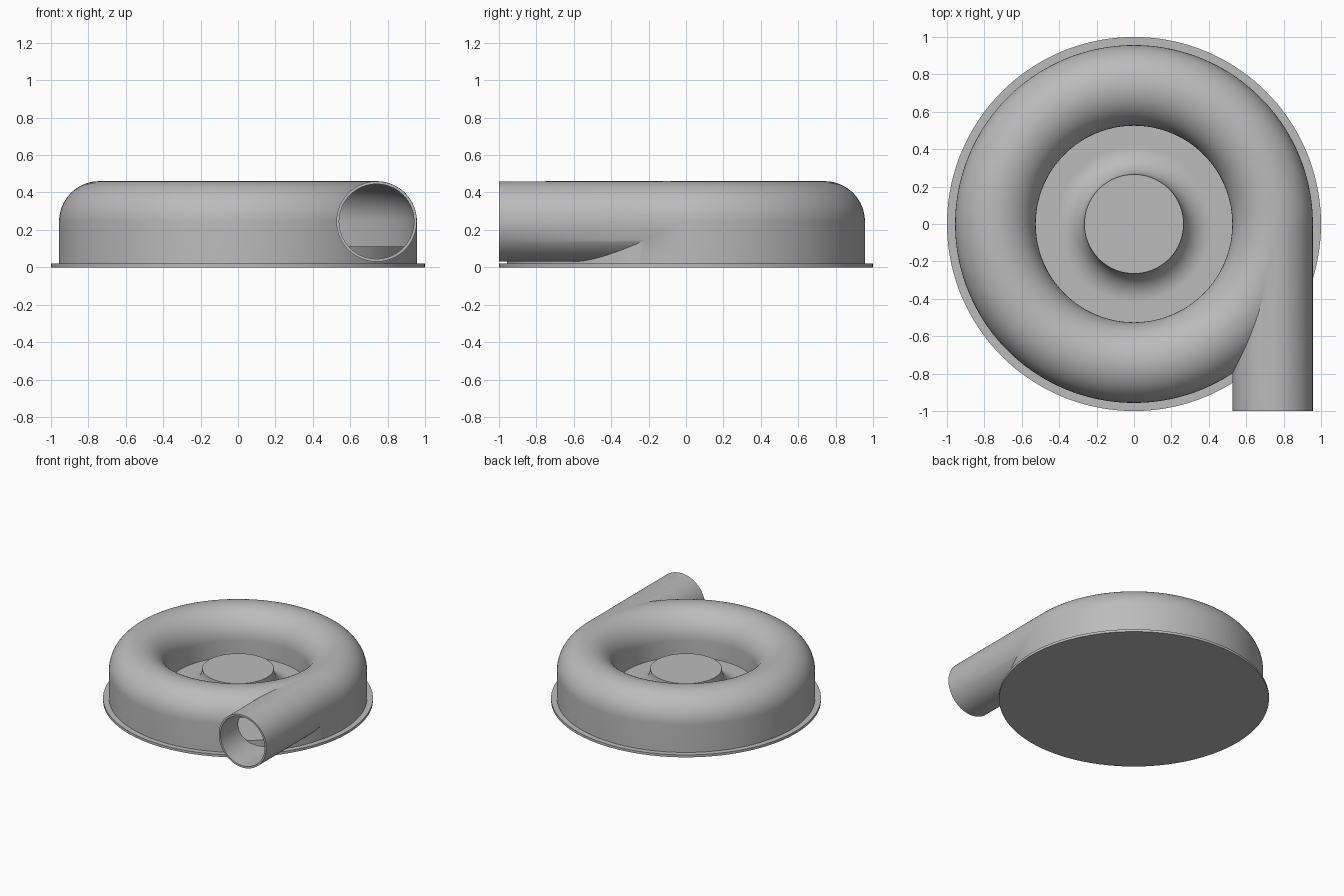
import bpy, bmesh, math
from mathutils import Matrix

cube = bpy.data.objects.get("Cube")
if cube:
    bpy.data.objects.remove(cube, do_unlink=True)

grey = bpy.data.materials.new("casing grey")
grey.use_nodes = True
GREY = (0.5, 0.5, 0.5, 1)
grey.diffuse_color = GREY
grey.node_tree.nodes["Principled BSDF"].inputs["Base Color"].default_value = GREY

RING, MID = 0.741, 0.245      # volute centreline radius and height
TUBE, BORE = 0.2155, 0.2      # outer and inner tube radius
FLOOR, HUB_R, HUB_TOP = 0.11, 0.265, 0.26


def finish(name, bm):
    bmesh.ops.recalc_face_normals(bm, faces=bm.faces)
    mesh = bpy.data.meshes.new(name)
    bm.to_mesh(mesh)
    bm.free()
    mesh.materials.append(grey)
    obj = bpy.data.objects.new(name, mesh)
    bpy.context.collection.objects.link(obj)
    return obj


def lathe(name, profile, steps=144):
    """Spin a closed (radius, height) outline around z."""
    bm = bmesh.new()
    verts = [bm.verts.new((r, 0, z)) for r, z in profile]
    edges = [bm.edges.new((a, b)) for a, b in zip(verts, verts[1:] + verts[:1])]
    bmesh.ops.spin(bm, geom=verts + edges, cent=(0, 0, 0), axis=(0, 0, 1),
                   angle=math.tau, steps=steps, use_merge=True)
    bmesh.ops.remove_doubles(bm, verts=bm.verts, dist=1e-5)
    return finish(name, bm)


def arc(cx, cz, radius, start, end, n=24):
    angles = [math.radians(start + (end - start) * i / n) for i in range(n + 1)]
    return [(cx + radius * math.cos(a), cz + radius * math.sin(a)) for a in angles]


def tube(name, radius, y0, y1):
    """Solid cylinder along y on the outlet axis."""
    bm = bmesh.new()
    place = Matrix.Translation((RING, (y0 + y1) / 2, MID)) @ Matrix.Rotation(math.pi / 2, 4, 'X')
    bmesh.ops.create_cone(bm, cap_ends=True, segments=80, radius1=radius,
                          radius2=radius, depth=y1 - y0, matrix=place)
    return finish(name, bm)


def boolean(target, cutter, operation):
    mod = target.modifiers.new(operation.title(), 'BOOLEAN')
    mod.operation, mod.solver, mod.object = operation, 'EXACT', cutter
    bpy.context.view_layer.objects.active = target
    bpy.ops.object.modifier_apply(modifier=mod.name)
    bpy.data.objects.remove(cutter, do_unlink=True)


# Volute casing: straight outer wall, domed ring, sunken floor and flared hub
fillet = HUB_TOP - FLOOR
casing = lathe("volute_casing", [(0, 0.015), (RING + TUBE, 0.015)]
               + arc(RING, MID, TUBE, 0, 180, 40)
               + [(RING - TUBE, FLOOR)]
               + arc(HUB_R + fillet, HUB_TOP, fillet, 270, 180)
               + [(0, HUB_TOP)])

# Tangential outlet pipe, then the hollow passage through pipe and ring
boolean(casing, tube("outlet_pipe", TUBE - 0.0007, -1, 0), 'UNION')
cavity = BORE + 0.001
boolean(casing, lathe("passage_cutter", [(RING - cavity, FLOOR - 0.005),
        (RING + cavity, FLOOR - 0.005)] + arc(RING, MID, cavity, 0, 180, 40)), 'DIFFERENCE')
boolean(casing, tube("bore_cutter", BORE, -1.1, 0.02), 'DIFFERENCE')

# Raised floor inside the passage, and the mounting plate
passage_floor = lathe("passage_floor", [(RING - BORE - 0.01, 0.015), (RING + BORE + 0.004, 0.015),
                      (RING + BORE + 0.004, FLOOR), (RING - BORE - 0.01, FLOOR)])
base = lathe("base_plate", [(0, 0), (1, 0), (1, 0.02), (0, 0.02)])

for obj in (casing, passage_floor, base):
    bpy.ops.object.select_all(action='DESELECT')
    obj.select_set(True)
    bpy.context.view_layer.objects.active = obj
    bpy.ops.object.shade_smooth_by_angle(angle=math.radians(30))
